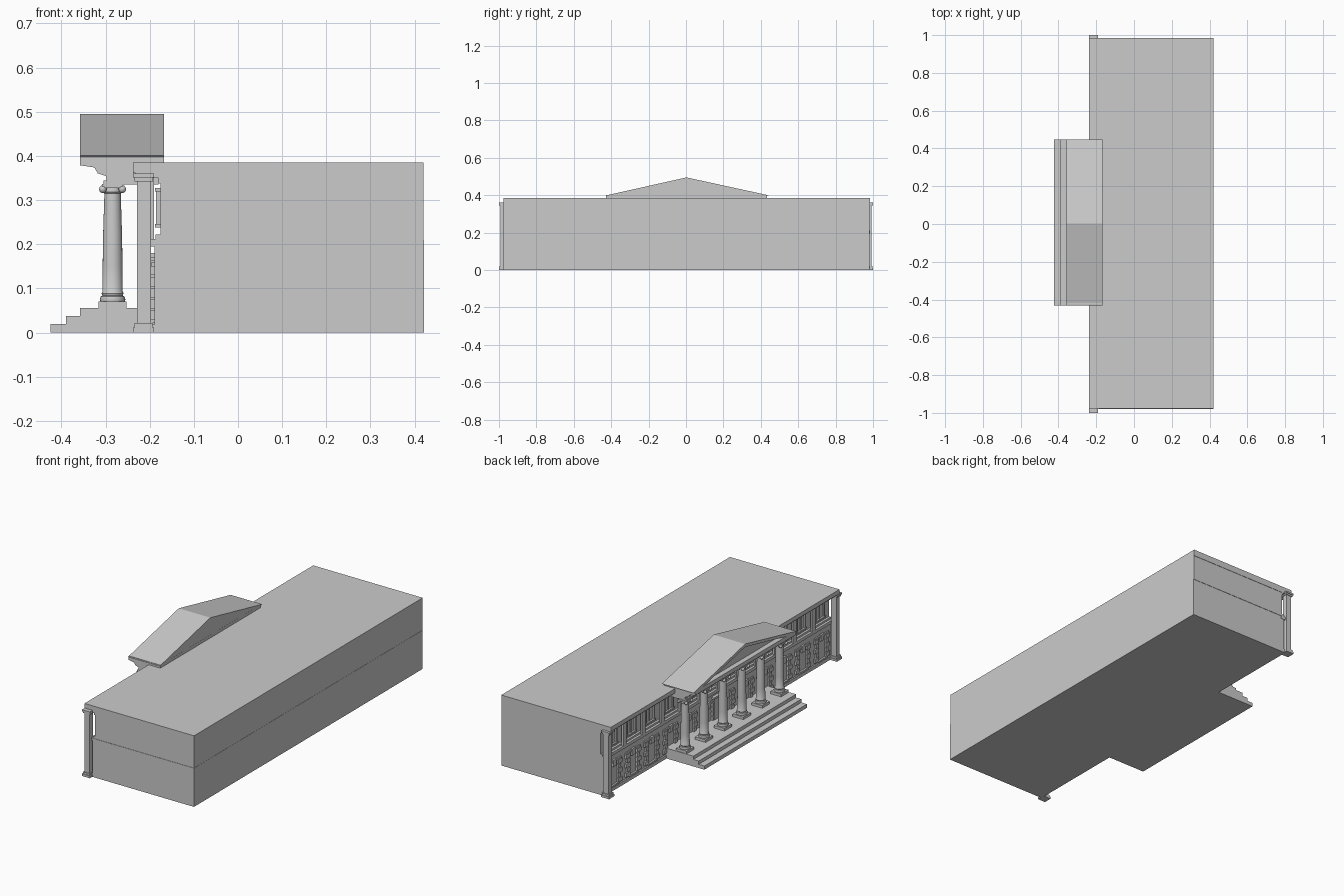
import bpy, bmesh, math

if "Cube" in bpy.data.objects:
    bpy.data.objects.remove(bpy.data.objects["Cube"])

CY = 0.008      # portico centre line
BAY = 0.162     # spacing of columns and windows


def finish(name, bm, smooth=False):
    bmesh.ops.recalc_face_normals(bm, faces=bm.faces)
    me = bpy.data.meshes.new(name)
    bm.to_mesh(me)
    bm.free()
    ob = bpy.data.objects.new(name, me)
    bpy.context.collection.objects.link(ob)
    if smooth:
        bpy.ops.object.select_all(action='DESELECT')
        ob.select_set(True)
        bpy.context.view_layer.objects.active = ob
        bpy.ops.object.shade_smooth_by_angle(angle=math.radians(35))
    return ob


def add_box(bm, x0, x1, y0, y1, z0, z1):
    vs = bmesh.ops.create_cube(bm, size=1)['verts']
    for v in vs:
        v.co.x = x0 if v.co.x < 0 else x1
        v.co.y = y0 if v.co.y < 0 else y1
        v.co.z = z0 if v.co.z < 0 else z1


def boxes(name, specs):
    bm = bmesh.new()
    for s in specs:
        add_box(bm, *s)
    return finish(name, bm)


def prism(name, pts, a, b, axis):
    """Extrude a profile: axis 'y' takes (x, z) points, axis 'x' takes (y, z)."""
    bm = bmesh.new()
    at = lambda p, d: (p[0], d, p[1]) if axis == 'y' else (d, p[0], p[1])
    lo = [bm.verts.new(at(p, a)) for p in pts]
    hi = [bm.verts.new(at(p, b)) for p in pts]
    bm.faces.new(lo)
    bm.faces.new(hi)
    n = len(pts)
    for i in range(n):
        j = (i + 1) % n
        bm.faces.new((lo[i], lo[j], hi[j], hi[i]))
    return finish(name, bm)


def add_lathe(bm, prof, cx, cy, n=24):
    rings = [[bm.verts.new((cx + r * math.cos(2 * math.pi * i / n),
                            cy + r * math.sin(2 * math.pi * i / n), z))
              for i in range(n)] for r, z in prof]
    for a, b in zip(rings, rings[1:]):
        for i in range(n):
            j = (i + 1) % n
            bm.faces.new((a[i], a[j], b[j], b[i]))
    bm.faces.new(rings[0])
    bm.faces.new(rings[-1])


# Main building: two storeys and overhanging roof
boxes('lower_storey', [(-0.189, 0.421, -0.979, 0.981, 0, 0.21)])
boxes('upper_storey', [(-0.175, 0.42, -0.977, 0.983, 0.21, 0.36)])
boxes('belt_course', [(-0.20, -0.17, -0.977, 0.983, 0.195, 0.212),
                      (-0.187, -0.17, -0.977, 0.983, 0.212, 0.222)])
prism('roof_cornice', [(-0.238, 0.385), (-0.238, 0.362), (-0.228, 0.36), (-0.225, 0.35),
                       (-0.18, 0.35), (-0.18, 0.338), (-0.17, 0.338), (-0.17, 0.35),
                       (0.42, 0.35), (0.42, 0.385)], -0.977, 0.985, 'y')

# Tall corner pilasters
for s, side in ((-1, 'right'), (1, 'left')):
    parts = []
    for x0, x1, w, z0, z1 in ((-0.238, -0.19, 0, 0, 0.012), (-0.234, -0.194, 0.003, 0.012, 0.022),
                              (-0.229, -0.197, 0.008, 0.022, 0.342),
                              (-0.234, -0.193, 0.004, 0.342, 0.351),
                              (-0.238, -0.19, 0, 0.351, 0.36)):
        ya, yb = sorted((s * (1 - w), s * (0.955 + w)))
        parts.append((x0, x1, ya, yb, z0, z1))
    boxes('corner_pilaster_' + side, parts)

# Upper floor: slender posts standing before the recessed wall
boxes('upper_posts', [(-0.20, -0.19, y - 0.014, y + 0.014, 0.212, 0.35)
                      for y in [BAY * k for k in range(-5, 6)]])

# Windows, one per bay on each floor
panes, frames, surrounds = [], [], []
for k in range(12):
    y = BAY * (k - 5.5) + 0.003
    # upper window frame with pane and centre bar
    for d in (-0.04, 0.032):
        frames.append((-0.186, -0.174, y + d, y + d + 0.008, 0.245, 0.32))
    frames.append((-0.188, -0.174, y - 0.045, y + 0.045, 0.32, 0.328))
    frames.append((-0.188, -0.174, y - 0.045, y + 0.045, 0.238, 0.246))
    frames.append((-0.182, -0.174, y - 0.003, y + 0.003, 0.245, 0.32))
    panes.append((-0.178, -0.174, y - 0.034, y + 0.034, 0.245, 0.32))
    # lower window: alternating stone blocks each side, lintel and sill
    for i in range(5):
        w = 0.022 if i % 2 else 0.034
        z = 0.03 + i * 0.025
        for s in (-1, 1):
            ya, yb = sorted((y + s * 0.03, y + s * (0.03 + w)))
            surrounds.append((-0.199, -0.187, ya, yb, z, z + 0.021))
    surrounds.append((-0.199, -0.187, y - 0.014, y + 0.014, 0.13, 0.165))
    surrounds.append((-0.196, -0.187, y - 0.06, y + 0.06, 0.151, 0.16))
    surrounds.append((-0.199, -0.187, y - 0.04, y + 0.04, 0.022, 0.03))
boxes('upper_window_frames', frames)
boxes('upper_window_panes', panes)
boxes('lower_window_surrounds', surrounds)
boxes('facade_plinth', [(-0.197, -0.185, -0.977, 0.983, 0, 0.018)])

# Porch floor with three steps
prism('porch_steps', [(-0.18, 0), (-0.424, 0), (-0.424, 0.02), (-0.39, 0.02), (-0.39, 0.038),
                      (-0.358, 0.038), (-0.358, 0.056), (-0.18, 0.056)],
      CY - 0.44, CY + 0.44, 'y')

# Six portico columns: plinth, turned shaft, scrolled capital
shaft = [(0.027, 0.069), (0.029, 0.075), (0.027, 0.082), (0.023, 0.084), (0.025, 0.089),
         (0.023, 0.093), (0.0225, 0.15), (0.0215, 0.22), (0.0185, 0.315), (0.021, 0.318),
         (0.021, 0.322), (0.018, 0.336)]
CX = -0.284
for k in range(6):
    y = CY + BAY * (k - 2.5)
    bm = bmesh.new()
    add_box(bm, CX - 0.032, CX + 0.032, y - 0.032, y + 0.032, 0.055, 0.07)
    add_lathe(bm, shaft, CX, y)
    add_box(bm, CX - 0.024, CX + 0.024, y - 0.028, y + 0.028, 0.328, 0.337)
    for s in (-1, 1):
        for t in (-1, 1):
            vs = bmesh.ops.create_uvsphere(bm, u_segments=10, v_segments=6, radius=0.009)['verts']
            bmesh.ops.translate(bm, verts=vs, vec=(CX + s * 0.022, y + t * 0.022, 0.325))
    finish('portico_column_%d' % (k + 1), bm, smooth=True)

# Moulded entablature over the columns
prism('entablature', [(-0.358, 0.401), (-0.358, 0.379), (-0.325, 0.374), (-0.318, 0.361),
                      (-0.298, 0.354), (-0.298, 0.344), (-0.305, 0.344), (-0.305, 0.335),
                      (-0.18, 0.335), (-0.18, 0.35), (-0.168, 0.35), (-0.168, 0.401)],
      CY - 0.435, CY + 0.425, 'y')

# Pediment: gabled roof slabs over a recessed triangular wall
prism('pediment_roof', [(CY - 0.44, 0.398), (0.003, 0.495), (CY + 0.44, 0.398),
                        (CY + 0.37, 0.398), (0.003, 0.479), (CY - 0.37, 0.398)],
      -0.358, -0.168, 'x')
prism('pediment_wall', [(CY - 0.41, 0.398), (CY + 0.41, 0.398), (0.003, 0.487)],
      -0.33, -0.1685, 'x')

# Entrance door in the middle of the porch
boxes('entrance_door', [(-0.202, -0.187, CY - 0.035, CY + 0.035, 0.055, 0.17),
                        (-0.206, -0.187, CY - 0.045, CY + 0.045, 0.17, 0.18)])
